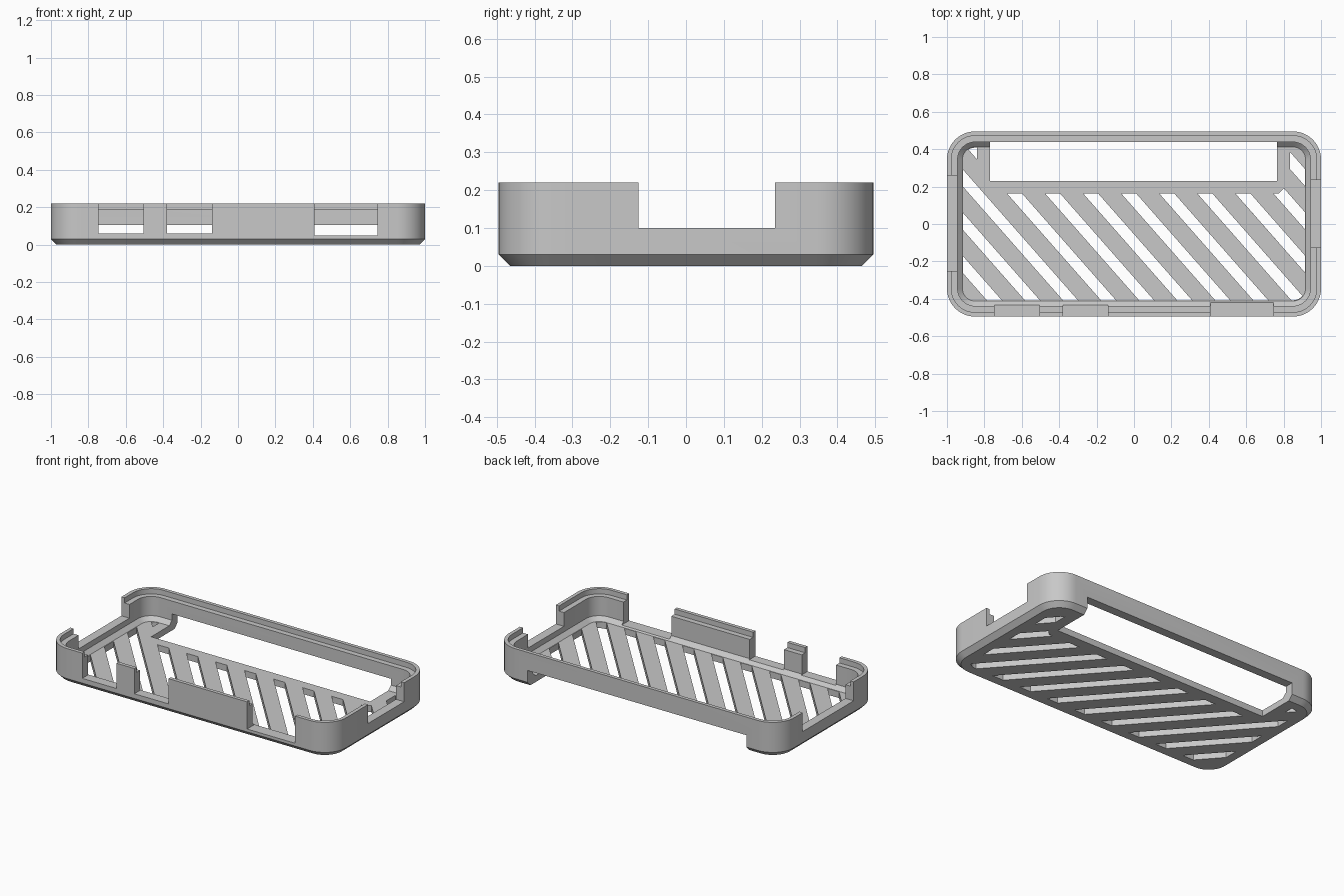
import bpy, bmesh, math

if "Cube" in bpy.data.objects:
    bpy.data.objects.remove(bpy.data.objects["Cube"], do_unlink=True)

HALF_X, HALF_Y, RADIUS, HEIGHT = 1.0, 0.495, 0.15, 0.22
CORNER_STEPS = 12

grey = bpy.data.materials.new("plain grey")
grey.use_nodes = True
colour = (0.58, 0.58, 0.58, 1)
grey.diffuse_color = colour
grey.node_tree.nodes["Principled BSDF"].inputs["Base Color"].default_value = colour


def finish(name, bm):
    bmesh.ops.recalc_face_normals(bm, faces=bm.faces)
    mesh = bpy.data.meshes.new(name)
    bm.to_mesh(mesh)
    bm.free()
    mesh.materials.append(grey)
    obj = bpy.data.objects.new(name, mesh)
    bpy.context.collection.objects.link(obj)
    return obj


def outline(inset):
    """Rounded rectangle, offset inwards."""
    r = RADIUS - inset
    points = []
    for i, (sx, sy) in enumerate([(1, 1), (-1, 1), (-1, -1), (1, -1)]):
        for s in range(CORNER_STEPS + 1):
            a = math.pi / 2 * (i + s / CORNER_STEPS)
            points.append((sx * (HALF_X - RADIUS) + r * math.cos(a),
                           sy * (HALF_Y - RADIUS) + r * math.sin(a)))
    return points


def loft(name, profile):
    """Stack rounded outlines given as (inset, z) and cap both ends."""
    bm = bmesh.new()
    rings = [[bm.verts.new((x, y, z)) for x, y in outline(inset)] for inset, z in profile]
    n = len(rings[0])
    for low, high in zip(rings, rings[1:]):
        for i in range(n):
            j = (i + 1) % n
            bm.faces.new((low[i], low[j], high[j], high[i]))
    bm.faces.new(rings[0])
    bm.faces.new(rings[-1])
    return finish(name, bm)


def prisms(name, polygons, z0, z1):
    """Extrude plan polygons between two heights."""
    bm = bmesh.new()
    for polygon in polygons:
        low = [bm.verts.new((x, y, z0)) for x, y in polygon]
        high = [bm.verts.new((x, y, z1)) for x, y in polygon]
        bm.faces.new(low)
        bm.faces.new(high)
        for i in range(len(low)):
            j = (i + 1) % len(low)
            bm.faces.new((low[i], low[j], high[j], high[i]))
    return finish(name, bm)


def rect(x0, x1, y0, y1):
    return [(x0, y0), (x1, y0), (x1, y1), (x0, y1)]


def combine(target, tool, operation="DIFFERENCE"):
    mod = target.modifiers.new("cut", "BOOLEAN")
    mod.operation, mod.object, mod.solver = operation, tool, "EXACT"
    bpy.context.view_layer.objects.active = target
    bpy.ops.object.modifier_apply(modifier=mod.name)
    bpy.data.objects.remove(tool, do_unlink=True)


# Tray with chamfered base, stepped lip and chamfered inner floor edge
tray = loft("case_tray", [(0.03, 0), (0, 0.03), (0, HEIGHT), (0.023, HEIGHT),
                          (0.023, 0.187), (0.057, 0.187), (0.057, 0.065), (0.083, 0.04)])

# Diagonal ventilation slots, kept inside the floor and off the hole's rim
PITCH, WIDTH, SLOPE = 0.2035, 0.08, 0.88
strips = []
for k in range(-7, 14):
    x = -0.676 + k * PITCH
    top, bottom = x - SLOPE * 0.44, x + SLOPE * 0.76
    strips.append([(bottom, -0.6), (bottom + WIDTH, -0.6), (top + WIDTH, 0.6), (top, 0.6)])
slots = prisms("slot_cutter", strips, -0.1, 0.1)
combine(slots, loft("slot_limit", [(0.087, -0.2), (0.087, 0.2)]), "INTERSECT")
rim = [(-0.84, 0.7), (-0.84, 0.225), (-0.775, 0.163),
       (0.775, 0.163), (0.835, 0.225), (0.835, 0.7)]
combine(slots, prisms("rim_keep", [rim], -0.3, 0.3))
combine(tray, slots)

# Large hole in the floor, running out under the back wall
combine(tray, prisms("back_cutter", [rect(-0.77, 0.765, 0.23, 0.7)], -0.1, 0.105))

# Port openings along the front wall
for x0, x1, z in [(-0.745, -0.505, 0.06), (-0.38, -0.14, 0.06), (0.41, 0.745, 0.048)]:
    combine(tray, prisms("port_cutter", [rect(x0, x1, -0.6, -0.405)], z, 0.4))

# Notches in the two end walls
for x0, x1, y0, y1 in [(0.9, 1.2, -0.125, 0.235), (-1.2, -0.9, -0.25, 0.26)]:
    combine(tray, prisms("notch_cutter", [rect(x0, x1, y0, y1)], 0.1, 0.4))

# Smooth corners, crisp edges
bpy.ops.object.select_all(action="DESELECT")
tray.select_set(True)
bpy.context.view_layer.objects.active = tray
bpy.ops.object.shade_smooth_by_angle(angle=math.radians(25))
